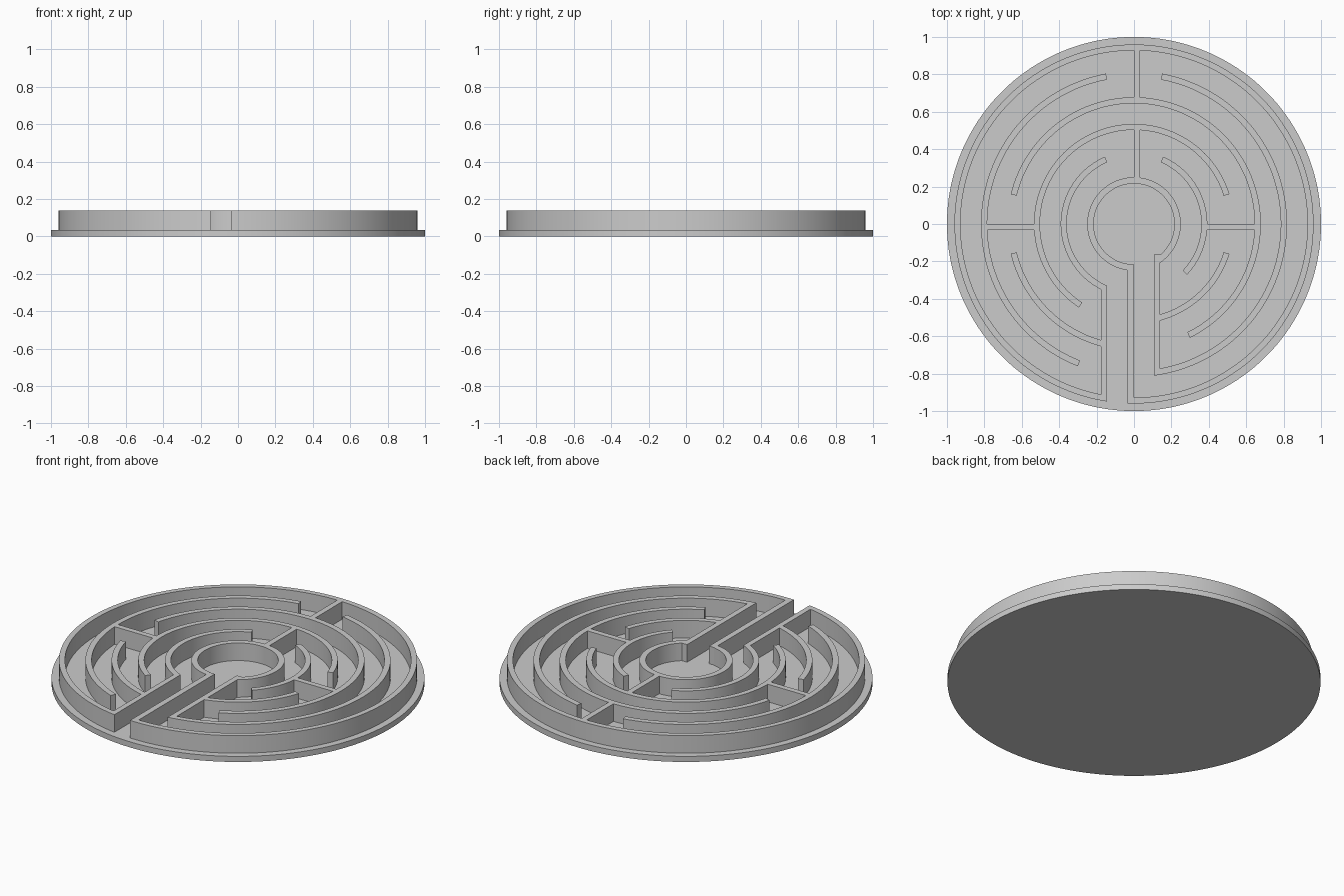
import bpy, bmesh
from math import radians, degrees, sin, cos, asin, ceil, pi
from mathutils import Vector
from mathutils.geometry import delaunay_2d_cdt

if "Cube" in bpy.data.objects:
    bpy.data.objects.remove(bpy.data.objects["Cube"])

PLATE_TOP = 0.033
WALL_TOP = 0.137
STEP = 2.5          # degrees per arc segment
RINGS = {1: (0.928, 0.96), 2: (0.785, 0.818), 3: (0.645, 0.678),
         4: (0.503, 0.535), 5: (0.36, 0.392), 6: (0.216, 0.25)}

verts, faces = [], []


def add_outline(points):
    start = len(verts)
    verts.extend(Vector(p) for p in points)
    faces.append(list(range(start, len(verts))))


def side(r, a0, a1):
    n = max(2, ceil((a1 - a0) / STEP))
    angles = [radians(a0 + (a1 - a0) * i / n) for i in range(n + 1)]
    return [(r * cos(a), r * sin(a)) for a in angles]


def low(x):
    """Arc end cut vertically at x on the lower half of a ring."""
    return lambda r: -90 + degrees(asin(x / r))


def arc(ring, a0, a1):
    """Counter-clockwise ring wall; each end is an angle or a cut function."""
    ri, ro = RINGS[ring]

    def ends(r):
        s = a0(r) if callable(a0) else a0
        e = a1(r) if callable(a1) else a1
        return s, (e if e > s else e + 360)
    outer = side(ro, *ends(ro))
    inner = side(ri, *ends(ri))
    add_outline(outer + inner[::-1])


def bar(x0, x1, y0, y1):
    add_outline([(x0, y0), (x1, y0), (x1, y1), (x0, y1)])


# x positions of the three long straight walls
LEFT, MID, RIGHT = (-0.177, -0.145), (-0.035, 0.0), (0.107, 0.14)

# curved walls
arc(1, low(MID[0]), low(LEFT[1]))
arc(2, low(RIGHT[0]), 79.4)
arc(2, 100.6, 248.4)
arc(3, -63.8, 166.4)
arc(3, 193.6, low(LEFT[0] + 0.01))
arc(4, 17.4, 236.6)
arc(4, low(RIGHT[1] - 0.01), -17.4)
arc(5, -43.8, 66.6)
arc(5, 113.4, low(LEFT[1]))
arc(6, low(RIGHT[1]), low(MID[0]))

# long straight walls of the entrance and inner corridors
bar(*LEFT, -0.935, -0.345)
bar(*MID, -0.95, -0.216)
bar(*RIGHT, -0.795, -0.163)

# short dividing walls
bar(0, 0.033, 0.66, 0.94)
bar(0, 0.033, 0.235, 0.52)
bar(-0.80, -0.52, -0.033, 0)
bar(0.375, 0.66, -0.033, 0)

# merge the wall outlines into one flat plan
pv, _, pf, _, _, origin = delaunay_2d_cdt(verts, [], faces, 0, 1e-5)
bm = bmesh.new()
bv = [bm.verts.new((p.x, p.y, PLATE_TOP - 0.01)) for p in pv]
for f, o in zip(pf, origin):
    if o:
        bm.faces.new([bv[i] for i in f])
bmesh.ops.delete(bm, geom=[v for v in bm.verts if not v.link_faces], context='VERTS')

# raise the plan into walls
base = bm.faces[:]
new = bmesh.ops.extrude_face_region(bm, geom=base, use_keep_orig=True)
bmesh.ops.translate(bm, vec=(0, 0, WALL_TOP - PLATE_TOP + 0.01),
                    verts=[g for g in new['geom'] if isinstance(g, bmesh.types.BMVert)])
bmesh.ops.recalc_face_normals(bm, faces=bm.faces)
mesh = bpy.data.meshes.new("maze_walls")
bm.to_mesh(mesh)
bm.free()
walls = bpy.data.objects.new("maze_walls", mesh)
bpy.context.collection.objects.link(walls)

# round base plate
bpy.ops.mesh.primitive_cylinder_add(vertices=180, radius=1, depth=PLATE_TOP,
                                    location=(0, 0, PLATE_TOP / 2))
plate = bpy.context.object
plate.name = "base_plate"

for ob in (walls, plate):
    bpy.ops.object.select_all(action='DESELECT')
    ob.select_set(True)
    bpy.context.view_layer.objects.active = ob
    bpy.ops.object.shade_smooth_by_angle(angle=radians(20))
